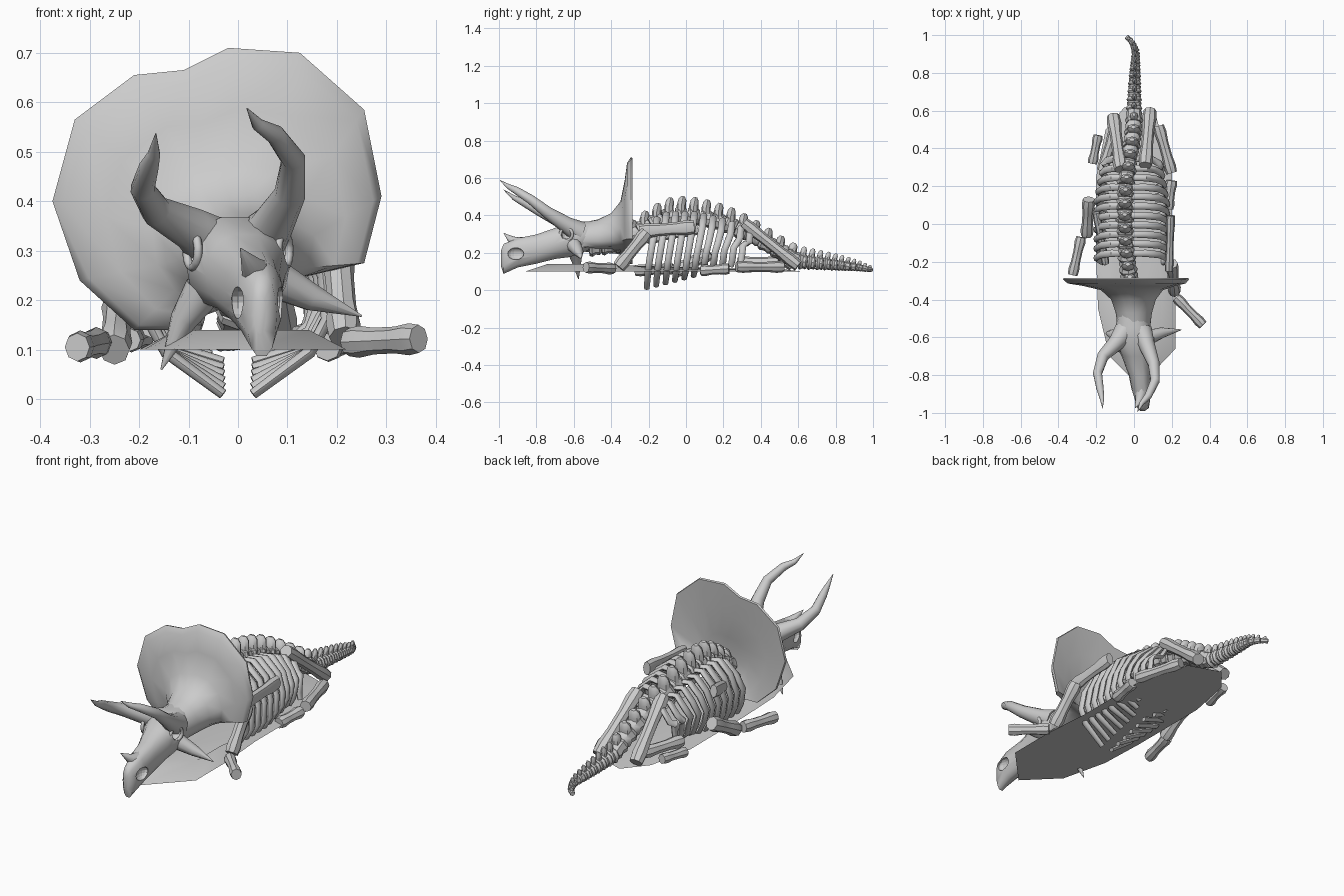
import bpy, bmesh, math
from mathutils import Vector

if "Cube" in bpy.data.objects:
    bpy.data.objects.remove(bpy.data.objects["Cube"])

def finish(name, bm, angle=40):
    bmesh.ops.recalc_face_normals(bm, faces=bm.faces)
    me = bpy.data.meshes.new(name)
    bm.to_mesh(me)
    bm.free()
    ob = bpy.data.objects.new(name, me)
    bpy.context.collection.objects.link(ob)
    bpy.ops.object.select_all(action='DESELECT')
    ob.select_set(True)
    bpy.context.view_layer.objects.active = ob
    bpy.ops.object.shade_smooth_by_angle(angle=math.radians(angle))
    return ob

def loft(bm, rings, caps=True):
    vs = [[bm.verts.new(p) for p in r] for r in rings]
    n = len(vs[0])
    for a, b in zip(vs, vs[1:]):
        for i in range(n):
            j = (i + 1) % n
            bm.faces.new((a[i], a[j], b[j], b[i]))
    if caps:
        bm.faces.new(vs[0])
        bm.faces.new(vs[-1])

def tube(bm, pts, radii, sides=8, ref=(0, 0, 1), flat=1.0):
    """Swept elliptical section; ref is the direction of its first axis."""
    pts = [Vector(p) for p in pts]
    rings = []
    for i, p in enumerate(pts):
        t = (pts[min(i + 1, len(pts) - 1)] - pts[max(i - 1, 0)]).normalized()
        a = Vector(ref)
        a = (a - t * a.dot(t)).normalized()
        b = t.cross(a)
        r = radii[i]
        rings.append([p + a * r * math.cos(2 * math.pi * k / sides)
                      + b * r * flat * math.sin(2 * math.pi * k / sides) for k in range(sides)])
    loft(bm, rings)

def bone(name, p, q, r, ref=(0, 0, 1), flat=1.0):
    p, q = Vector(p), Vector(q)
    bm = bmesh.new()
    tube(bm, [p.lerp(q, f) for f in (0, .14, .35, .65, .86, 1)],
         [r * k for k in (.95, 1.08, .9, .9, 1.08, .95)], 8, ref, flat)
    return finish(name, bm)

def interp(table, y):
    for a, b in zip(table, table[1:]):
        if y <= b[0]:
            f = (y - a[0]) / (b[0] - a[0])
            return [u + (v - u) * f for u, v in zip(a[1:], b[1:])]
    return list(table[-1][1:])

# skull: y, centre x, half width, top z, bottom z
sections = [(-.99, .045, .012, .21, .13), (-.975, .048, .03, .25, .085), (-.9, .042, .05, .28, .12),
            (-.8, .03, .058, .30, .14), (-.7, .015, .08, .335, .165), (-.62, 0, .105, .37, .175),
            (-.55, -.005, .095, .37, .20), (-.46, -.01, .07, .37, .24)]
bm = bmesh.new()
rings = []
for y, cx, w, zt, zb in sections:
    ring = []
    for k in range(14):
        a = 2 * math.pi * k / 14
        c, s = math.cos(a), math.sin(a)
        ring.append((cx + w * math.copysign(abs(c) ** .75, c), y, (zt + zb) / 2 + (zt - zb) / 2 * s))
    rings.append(ring)
loft(bm, rings)
skull = finish("skull", bm, 50)

# eye and nostril pits
for name, pos, size in (("eye", (.1, -.64, .30), (.045, .03, .03)),
                        ("nostril", (.042, -.91, .195), (.025, .045, .032))):
    for s in (-1, 1):
        x = s * pos[0] if name == "eye" else .042 + s * pos[0]
        bpy.ops.mesh.primitive_uv_sphere_add(segments=14, ring_count=8, location=(x, pos[1], pos[2]))
        cutter = bpy.context.object
        cutter.scale = size
        mod = skull.modifiers.new("pit", 'BOOLEAN')
        mod.operation, mod.object = 'DIFFERENCE', cutter
        bpy.context.view_layer.objects.active = skull
        bpy.ops.object.modifier_apply(modifier=mod.name)
        bpy.data.objects.remove(cutter)
        if name == "eye":
            bpy.ops.mesh.primitive_torus_add(major_segments=14, minor_segments=6, major_radius=.034,
                                             minor_radius=.009, location=(s * .092, -.64, .30),
                                             rotation=(0, math.radians(90), s * math.radians(-20)))
            bpy.context.object.name = "eye_rim"
            bpy.ops.object.shade_smooth()

# brow horns, nose horn, cheek spikes
horns = {
    "brow_horn_right": ([(.04, -.57, .31), (.068, -.64, .35), (.105, -.74, .415), (.112, -.83, .485),
                         (.075, -.91, .535), (.04, -.95, .555), (.018, -.995, .588)],
                        (.06, .044, .032, .025, .02, .013, .001)),
    "brow_horn_left": ([(-.05, -.57, .31), (-.095, -.63, .345), (-.165, -.7, .38), (-.193, -.79, .425),
                        (-.18, -.87, .47), (-.17, -.92, .495), (-.166, -.975, .537)],
                       (.06, .044, .032, .025, .02, .013, .001)),
    "nose_horn": ([(.04, -.88, .25), (.03, -.93, .265), (.005, -.975, .305)], (.035, .024, .001)),
    "cheek_spike_right": ([(.08, -.6, .24), (.15, -.575, .205), (.25, -.56, .168)], (.04, .028, .002)),
    "cheek_spike_left": ([(-.07, -.6, .22), (-.11, -.585, .16), (-.155, -.575, .06)], (.04, .028, .002))}
for name, (pts, radii) in horns.items():
    bm = bmesh.new()
    tube(bm, pts, radii, 10, (0, .3, 1))
    finish(name, bm, 60)

# flared neck frill with a shallow dished back
rim = [(-.09, .16), (-.12, .14), (-.21, .14), (-.32, .24), (-.375, .40), (-.33, .565), (-.21, .655),
       (-.11, .665), (-.02, .71), (.125, .70), (.255, .585), (.29, .41), (.255, .275), (.14, .25)]
n = len(rim)
bm = bmesh.new()
rings = []
for f, y in ((0, -.56), (.06, -.47), (.16, -.4), (.34, -.35), (.65, -.328), (.92, -.315),
             (1, -.295), (.99, -.285), (.6, -.297), (.2, -.315), (0, -.33)):
    ring = []
    for i, (x, z) in enumerate(rim):
        a = math.radians(225 - 250 * i / (n - 1))
        ix, iz = .085 * math.cos(a), .27 + .09 * math.sin(a)
        ring.append((ix + (x - ix) * f, y, iz + (z - iz) * f))
    rings.append(ring)
loft(bm, rings)
finish("neck_frill", bm, 50)

# spine path: y, x, z, body radius, neural spine height
path = [(-.55, 0, .225, .05, .05), (-.35, -.01, .25, .052, .07), (-.25, -.03, .32, .048, .08),
        (-.1, -.045, .395, .048, .095), (.05, -.05, .395, .048, .09), (.2, -.045, .36, .048, .085),
        (.35, -.025, .30, .048, .075), (.5, 0, .21, .048, .07), (.6, 0, .155, .042, .07),
        (.8, .005, .135, .03, .05), (.92, .01, .122, .02, .03), (.97, -.015, .112, .014, .018),
        (1, -.05, .108, .01, .01)]
y = -.52
while y < .985:
    step = .066 if y < .56 else max(.024, .05 - .06 * (y - .56))
    here, ahead = interp(path, y), interp(path, y + step)
    c, d = Vector((here[0], y, here[1])), Vector((ahead[0], min(y + step, 1), ahead[1]))
    r, h = here[2], here[3]
    bm = bmesh.new()
    tube(bm, [c.lerp(d, f) for f in (0, .2, .5, .8, .97)], [r * .92, r * 1.05, r * .85, r * .95, r * .8], 8)
    m = c.lerp(d, .5)
    w = step * .36
    tube(bm, [m, m + Vector((0, 0, h * .6)), m + Vector((0, .006, h * .95)), m + Vector((0, .01, h * 1.15))],
         [w * 1.1, w * 1.05, w * .9, w * .4], 8, (0, 1, 0), 1.4 if y < .5 else .9)
    finish("tail_vertebra" if y > .56 else "vertebra", bm)
    y += step

# ribs in pairs, leaning forward as they descend
for i in range(11):
    y = -.155 + i * .05
    cx, cz = interp(path, y)[:2]
    k = 1 - .05 * max(0, i - 6)
    low = .01 + .013 * i
    for s in (-1, 1):
        bm = bmesh.new()
        tip = .03 if i < 6 else .03 + .025 * (i - 5)
        mid = max(low + .07, .13)
        pts = [(cx, y, cz), (cx * .7 + s * .09, y, cz + .015), (-.02 + s * .155 * k, y - .008, cz - .045),
               (-.015 + s * .187 * k, y - .025, .25), (s * .18 * k, y - .04, mid + .03),
               (s * .145, y - .048, mid - .035), (s * tip, y - .055, low)]
        tube(bm, pts, (.016, .019, .019, .018, .018, .018, .015), 8, (0, 1, 0), .7)
        finish("rib", bm, 50)

# limb girdles and scattered limb bones
limbs = [("shoulder_blade_right", (.185, -.25, .315), (.195, .045, .338), .037, .6),
         ("upper_arm_right", (.2, -.21, .31), (.215, -.36, .125), .036, .9),
         ("forearm_right", (.225, -.39, .115), (.365, -.535, .122), .03, .9),
         ("shoulder_blade_left", (-.15, -.21, .28), (-.2, .06, .33), .034, .6),
         ("upper_arm_left", (-.24, .13, .2), (-.25, -.06, .1), .036, .9),
         ("forearm_left", (-.28, -.07, .115), (-.325, -.27, .105), .03, .9),
         ("hip_blade_right", (.06, .31, .36), (.085, .6, .13), .032, 1.1),
         ("hip_blade_left", (-.07, .29, .36), (-.11, .57, .13), .032, 1.1),
         ("thigh_right", (.13, .52, .125), (.2, .27, .125), .03, 1),
         ("thigh_left", (-.1, .5, .15), (-.17, .28, .15), .03, 1),
         ("shin_right", (.2, .23, .115), (.18, .08, .105), .029, 1),
         ("shin_left", (-.22, .32, .12), (-.19, .47, .13), .025, 1)]
for name, p, q, r, flat in limbs:
    bone(name, p, q, r, flat=flat)

# low mound the bones rest on
outline = [(.03, -.86), (.22, -.66), (.22, -.4), (.2, -.15), (.2, .28), (.12, .56), (-.05, .62),
           (-.15, .5), (-.2, .25), (-.2, -.2), (-.19, -.45), (-.13, -.7)]
bm = bmesh.new()
base = [(x, y, .10) for x, y in outline]
top = [(x * .65, y * .85 - .01, .14 if y < -.3 else .112) for x, y in outline]
loft(bm, [base, top])
finish("ground_mound", bm, 30)
